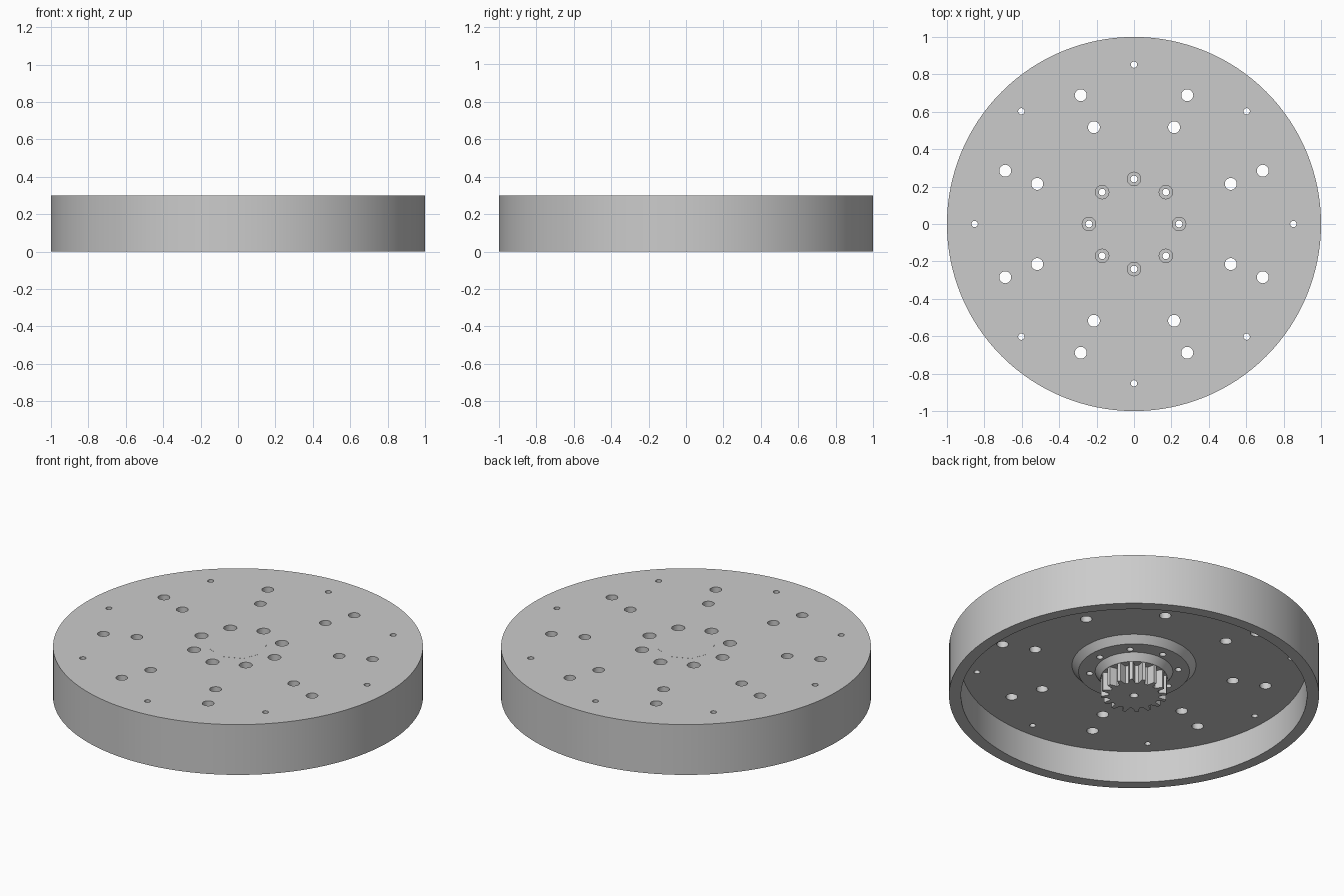
import bpy, bmesh, math
from mathutils import Matrix

if "Cube" in bpy.data.objects:
    bpy.data.objects.remove(bpy.data.objects["Cube"])

grey = bpy.data.materials.new("metal_grey")
grey.diffuse_color = (0.6, 0.6, 0.6, 1)
grey.use_nodes = True
grey.node_tree.nodes["Principled BSDF"].inputs["Base Color"].default_value = grey.diffuse_color


def finish(bm, name):
    bmesh.ops.recalc_face_normals(bm, faces=bm.faces)
    mesh = bpy.data.meshes.new(name)
    bm.to_mesh(mesh)
    bm.free()
    mesh.materials.append(grey)
    obj = bpy.data.objects.new(name, mesh)
    bpy.context.collection.objects.link(obj)
    return obj


def revolve(name, profile, steps):
    """Spin an (r, z) profile about z; both ends lie on the axis."""
    bm = bmesh.new()
    vs = [bm.verts.new((r, 0, z)) for r, z in profile]
    es = [bm.edges.new(p) for p in zip(vs, vs[1:])]
    bmesh.ops.spin(bm, geom=vs + es, axis=(0, 0, 1), cent=(0, 0, 0),
                   angle=math.tau, steps=steps)
    bmesh.ops.remove_doubles(bm, verts=bm.verts, dist=1e-4)
    return finish(bm, name)


def prism(name, points, z0, z1):
    bm = bmesh.new()
    face = bm.faces.new([bm.verts.new((x, y, z0)) for x, y in points])
    top = bmesh.ops.extrude_face_region(bm, geom=[face])["geom"]
    bmesh.ops.translate(bm, vec=(0, 0, z1 - z0),
                        verts=[g for g in top if isinstance(g, bmesh.types.BMVert)])
    return finish(bm, name)


def hole(bm, r, z0, z1, ring, angle):
    place = Matrix.Translation((ring * math.cos(angle), ring * math.sin(angle), (z0 + z1) / 2))
    bmesh.ops.create_cone(bm, cap_ends=True, segments=24, radius1=r, radius2=r,
                          depth=z1 - z0, matrix=place)


def cut(obj, bm, name):
    cutter = finish(bm, name)
    cutter.hide_render = True
    cutter.hide_viewport = True
    mod = obj.modifiers.new("holes", 'BOOLEAN')
    mod.operation = 'DIFFERENCE'
    mod.solver = 'EXACT'
    mod.object = cutter
    bpy.context.view_layer.objects.active = obj
    bpy.ops.object.modifier_apply(modifier=mod.name)
    bpy.data.objects.remove(cutter)


def smooth(obj):
    bpy.ops.object.select_all(action='DESELECT')
    obj.select_set(True)
    bpy.context.view_layer.objects.active = obj
    bpy.ops.object.shade_smooth_by_angle(angle=math.radians(30))


# Hollow disc with rim, tapered boss and collar underneath
disc = revolve("disc_housing", [
    (0, 0.30), (1, 0.30), (1, 0), (0.935, 0), (0.935, 0.19), (0.335, 0.19),
    (0.30, 0.15), (0.21, 0.15), (0.18, 0.11), (0, 0.11)], 128)

# Through holes: outer pins, two rings of bolt holes, hub screws
bm = bmesh.new()
for i in range(8):
    a = i * math.tau / 8
    hole(bm, 0.017, -0.1, 0.4, 0.852, a)
    hole(bm, 0.018, -0.1, 0.4, 0.241, a)
    for ring in (0.56, 0.745):
        hole(bm, 0.032, -0.1, 0.4, ring, a + math.tau / 16)
cut(disc, bm, "hole_cutter")

# Counterbores for the hub screws
bm = bmesh.new()
for i in range(8):
    hole(bm, 0.036, 0.22, 0.4, 0.241, i * math.tau / 8)
cut(disc, bm, "counterbore_cutter")
smooth(disc)

# Drive gear under the collar, with a blind centre hole
teeth = 16
outline = []
for i in range(teeth):
    a = i * math.tau / teeth
    for offset, r in ((-0.33, 0.137), (-0.13, 0.178), (0.13, 0.178), (0.33, 0.137)):
        t = a + offset * math.tau / teeth
        outline.append((r * math.cos(t), r * math.sin(t)))
gear = prism("drive_gear", outline, 0, 0.12)
bm = bmesh.new()
hole(bm, 0.023, -0.1, 0.09, 0, 0)
cut(gear, bm, "centre_hole_cutter")
smooth(gear)

# Octagonal core showing almost flush with the top
prism("octagonal_core", [(0.158 * math.cos(i * math.tau / 8), 0.158 * math.sin(i * math.tau / 8))
                         for i in range(8)], 0.2, 0.3005)
